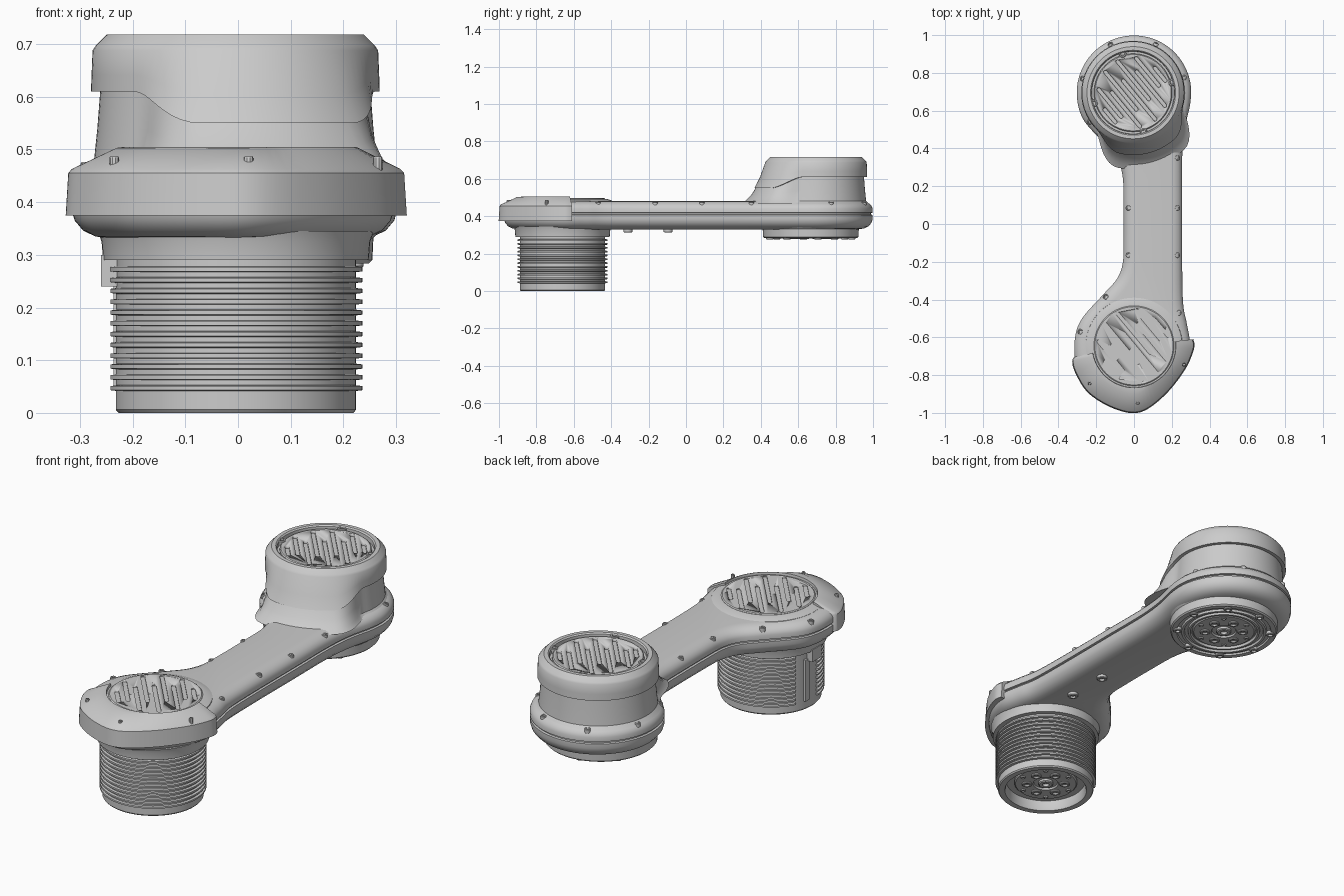
import bpy, bmesh, math
from mathutils import Vector
from math import sin, cos, pi, radians

if "Cube" in bpy.data.objects:
    bpy.data.objects.remove(bpy.data.objects["Cube"])


def finish(name, bm, angle=32):
    bmesh.ops.recalc_face_normals(bm, faces=bm.faces[:])
    me = bpy.data.meshes.new(name)
    bm.to_mesh(me)
    bm.free()
    ob = bpy.data.objects.new(name, me)
    bpy.context.collection.objects.link(ob)
    bpy.ops.object.select_all(action='DESELECT')
    ob.select_set(True)
    bpy.context.view_layer.objects.active = ob
    bpy.ops.object.shade_smooth_by_angle(angle=radians(angle))
    return ob


def add_loft(bm, rings, closed=True):
    """Skin a stack of equal-length loops and cap both ends."""
    vs = [[bm.verts.new(p) for p in r] for r in rings]
    n = len(vs[0])
    for a, b in zip(vs, vs[1:]):
        for i in range(n if closed else n - 1):
            j = (i + 1) % n
            bm.faces.new((a[i], a[j], b[j], b[i]))
    bm.faces.new(vs[0])
    bm.faces.new(vs[-1][::-1])


def add_lathe(bm, profile, cx, cy, n=64):
    add_loft(bm, [[(cx + r * cos(2 * pi * i / n), cy + r * sin(2 * pi * i / n), z)
                   for i in range(n)] for r, z in profile])


def lathe(name, profile, cx, cy, n=64):
    bm = bmesh.new()
    add_lathe(bm, profile, cx, cy, n)
    return finish(name, bm)


def bolts(name, spots, r, z0, z1, n=16):
    """Bolt heads with a socket; z1 is the exposed end."""
    bm = bmesh.new()
    s = 1 if z1 > z0 else -1
    for x, y in spots:
        add_lathe(bm, [(r, z0), (r, z1 - s * .003), (r * .85, z1), (r * .55, z1),
                       (r * .5, z1 - s * .01)], x, y, n)
    return finish(name, bm)


def circle(cx, cy, r, n, start=0):
    return [(cx + r * cos(radians(start) + 2 * pi * i / n),
             cy + r * sin(radians(start) + 2 * pi * i / n)) for i in range(n)]


def spline(pts, closed, sub=6):
    p = [Vector(q) for q in pts]
    n = len(p)
    get = (lambda i: p[i % n]) if closed else (lambda i: p[max(0, min(n - 1, i))])
    out = []
    for i in range(n if closed else n - 1):
        a, b, c, d = get(i - 1), get(i), get(i + 1), get(i + 2)
        for k in range(sub):
            t = k / sub
            out.append(.5 * (2 * b + (c - a) * t + (2 * a - 5 * b + 4 * c - d) * t * t
                             + (3 * b - a - 3 * c + d) * t ** 3))
    return out if closed else out + [p[-1]]


def inset(pts, d):
    res = []
    for i, q in enumerate(pts):
        t = (pts[(i + 1) % len(pts)] - pts[i - 1]).normalized()
        res.append(q + Vector((-t.y, t.x)) * d)
    return res


# Arm body: counter-clockwise outline, lofted with rounded edges and a seam groove
back = [(.303 * cos(radians(a)), .695 + .303 * sin(radians(a))) for a in range(-10, 211, 20)]
outline = back + [(-.165, .435), (-.09, .35), (-.06, .25), (-.055, .1), (-.055, -.1),
                  (-.06, -.21), (-.09, -.29), (-.16, -.37), (-.275, -.50), (-.312, -.60),
                  (-.312, -.72), (-.285, -.80), (-.215, -.89), (-.095, -.955), (.025, -.97),
                  (.145, -.90), (.25, -.775), (.295, -.65), (.28, -.53), (.26, -.42),
                  (.255, -.2), (.255, .1), (.255, .35), (.268, .5)]
loop = spline(outline, True)
section = [(.075, .33), (.045, .335), (.022, .346), (.006, .365), (0, .385), (0, .407), (.01, .409),
           (.01, .417), (0, .419), (0, .44), (.006, .455), (.02, .469), (.042, .478), (.065, .481)]
bm = bmesh.new()
add_loft(bm, [[(q.x, q.y, z) for q in inset(loop, d)] for d, z in section])
finish("arm_body", bm)

bolts("edge_screws", [(-.03, .085), (-.03, -.165), (-.15, -.385), (-.285, -.57), (.23, .085),
      (.23, -.165), (.238, -.47), (.23, .35), (-.08, .36), (.245, .565), (.265, .775),
      (.115, .95), (-.125, .95), (-.272, .77), (-.235, .54)], .014, .455, .476)
bolts("underside_bolts", [(.12, -.095), (.12, -.31)], .024, .34, .314, 24)

# Front bumper: C-shaped wrap around the front grille
C = Vector((0, -.645))
bump = spline([(-.31, -.70), (-.327, -.725), (-.31, -.79), (-.24, -.897), (-.105, -.978),
               (.03, -.998), (.16, -.91), (.27, -.772), (.318, -.66), (.314, -.61)], False)
rings = []
for q in bump:
    d = q - C
    R = d.length
    d.normalize()
    rings.append([(C.x + d.x * r, C.y + d.y * r, z) for r, z in
                  [(R, .375), (R - .005, .455), (R - .012, .463), (max(R - .1, .228), .503),
                   (.222, .505), (.219, .485), (.219, .40), (R - .03, .375)]])
bm = bmesh.new()
add_loft(bm, rings)
finish("front_bumper", bm)
bolts("bumper_screws", [(-.235, -.845), (.02, -.95), (.265, -.745)], .009, .46, .487, 10)


# Slotted round grilles with staggered diagonal grooves
def grille(name, cx, cy, r, z0, z1):
    ob = lathe(name, [(r, z0), (r, z1 - .004), (r - .005, z1)], cx, cy)
    bm = bmesh.new()
    u, v, w = Vector((.64, -.77)), Vector((.77, .64)), .0095
    for k in range(-4, 5):
        o = k * .043
        half = math.sqrt((r - .025) ** 2 - o * o)
        a, b = (-half, half * .45) if k % 2 else (-half * .45, half)
        prof = []
        for end, s in ((b, 0), (a, pi)):
            for i in range(7):
                t = s - pi / 2 + pi * i / 6
                prof.append(u * (end + w * cos(t)) + v * (o + w * sin(t)))
        add_loft(bm, [[(cx + p.x, cy + p.y, z) for p in prof] for z in (z1 - .013, z1 + .03)])
    cut = finish("slot_cutter", bm)
    cut.hide_render = True
    m = ob.modifiers.new("slots", 'BOOLEAN')
    m.operation, m.solver, m.object = 'DIFFERENCE', 'EXACT', cut
    bpy.ops.object.select_all(action='DESELECT')
    bpy.context.view_layer.objects.active = ob
    ob.select_set(True)
    bpy.ops.object.modifier_apply(modifier=m.name)
    bpy.data.objects.remove(cut)


lathe("front_grille_rim", [(.26, .47), (.255, .481), (.222, .493), (.212, .493)], C.x, C.y)
grille("front_grille", C.x, C.y, .212, .47, .498)
grille("rear_grille", -.005, .695, .207, .68, .708)

# Rear tower: neck and cap that flare toward the arm
TX, TY, N = -.005, .695, 96


def flare(a):
    d = abs((math.degrees(a) + 75 + 180) % 360 - 180)
    t = max(0, min(1, (60 - d) / 33))
    return t * t * (3 - 2 * t)


def polar(rz):
    out = []
    for i in range(N):
        a = 2 * pi * i / N
        r, z = rz(flare(a))
        out.append((TX + r * cos(a), TY + r * sin(a), z))
    return out


def edge(w):
    return .61 - .06 * w


bm = bmesh.new()
add_loft(bm, [polar(f) for f in (
    lambda w: (.285 + .12 * w, .465), lambda w: (.268 + .11 * w, .482),
    lambda w: (.262 + .085 * w, .482 + .45 * (edge(w) - .482)),
    lambda w: (.256 + .062 * w, edge(w) + .008))])
finish("tower_neck", bm)
bm = bmesh.new()
add_loft(bm, [polar(f) for f in (
    lambda w: (.25 + .06 * w, edge(w) + .004), lambda w: (.257 + .062 * w, edge(w)),
    lambda w: (.274 + .056 * w, edge(w)),
    lambda w: (.273 + .028 * w, edge(w) + .4 * (.688 - edge(w))),
    lambda w: (.271, .688), lambda w: (.265, .697), lambda w: (.244, .718), lambda w: (.225, .718),
    lambda w: (.219, .712), lambda w: (.218, .692))])
finish("tower_cap", bm)
bolts("cap_clips", circle(TX, TY, .213, 4, 15), .02, .69, .714)

# Threaded collar under the front end, with a gap in the threads on the left
MX, MY = -.004, -.66
lathe("collar_flange", [(.262, .345), (.255, .325), (.252, .29), (.22, .29)], MX, MY)
lathe("collar_core", [(.22, .30), (.228, .295), (.228, .006), (.223, 0), (.195, 0),
                      (.190, .012), (.188, .05)], MX, MY, 72)
bm = bmesh.new()
for k in range(12):
    z = .047 + k * .0205
    add_loft(bm, [[(MX + r * cos(a), MY + r * sin(a), z + h) for r, h in
                   ((.224, -.006), (.240, -.004), (.240, .004), (.224, .006))]
                  for a in (radians(188 + 5 * i) for i in range(66))])
finish("collar_threads", bm)


def box(name, x, y, z):
    bm = bmesh.new()
    add_loft(bm, [[(x[0], y[0], h), (x[1], y[0], h), (x[1], y[1], h), (x[0], y[1], h)] for h in z])
    finish(name, bm)


box("collar_latch", (-.26, -.215), (-.69, -.62), (.24, .30))
box("collar_key", (-.236, -.215), (-.635, -.60), (.045, .25))


# Mounting faces seen from below: ringed hub with bolts
def hub(prefix, cx, cy, z):
    lathe(prefix + "_hub", [(.15, z + .03), (.15, z + .006), (.144, z), (.06, z), (.056, z + .008)], cx, cy)
    lathe(prefix + "_hub_center", [(.035, z + .02), (.035, z - .002), (.03, z - .006),
                                   (.016, z - .006), (.014, z + .006)], cx, cy, 24)
    bolts(prefix + "_hub_bolts", circle(cx, cy, .09, 6, 20), .024, z + .02, z - .008)
    bolts(prefix + "_hub_pins", circle(cx, cy, .125, 6, 50), .012, z + .02, z - .005)


hub("collar", MX, MY, .036)
bolts("collar_rim_screws", circle(MX, MY, .209, 8, 10), .012, .02, -.0 + .0005 - .0005)
lathe("rear_base", [(.27, .345), (.257, .332), (.255, .29), (.249, .284), (.225, .284), (.222, .292),
                    (.205, .292), (.202, .282), (.19, .282), (.187, .292), (.172, .292),
                    (.170, .282), (.16, .282), (.157, .294)], 0, .667, 72)
hub("rear", 0, .667, .286)
bolts("rear_base_screws", circle(0, .667, .222, 8, 10), .02, .31, .276)
